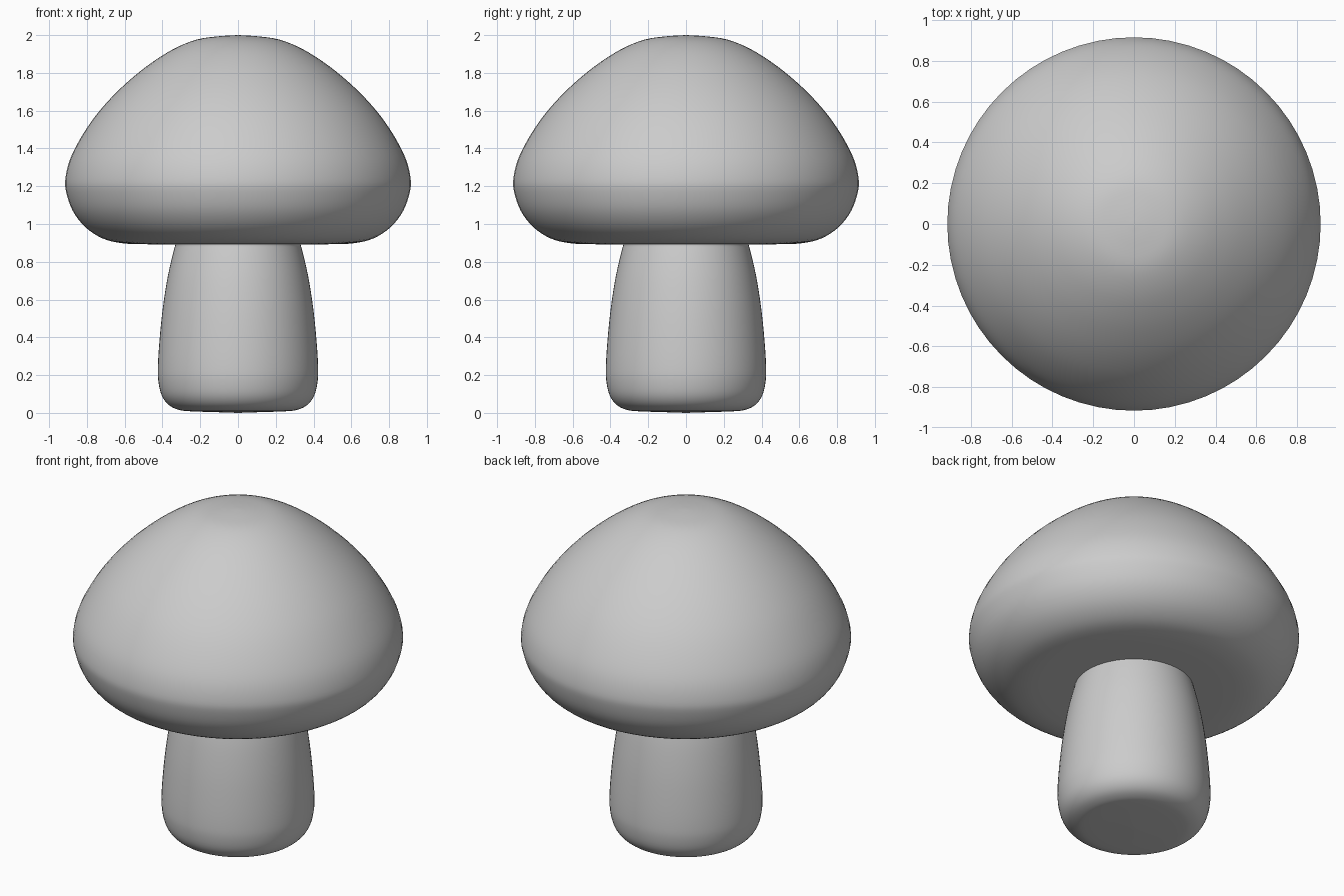
import bpy, bmesh, math
from mathutils import Vector

if "Cube" in bpy.data.objects:
    bpy.data.objects.remove(bpy.data.objects["Cube"])

SEGMENTS = 64


def smooth_profile(points, steps=4):
    """Catmull-Rom curve through (radius, z) points."""
    p = [Vector(q) for q in points]
    p = [2 * p[0] - p[1]] + p + [2 * p[-1] - p[-2]]
    out = []
    for a, b, c, d in zip(p, p[1:], p[2:], p[3:]):
        for i in range(steps):
            t = i / steps
            out.append(0.5 * (2 * b + (c - a) * t + (2 * a - 5 * b + 4 * c - d) * t ** 2
                              + (3 * b - a - 3 * c + d) * t ** 3))
    return out + [p[-2]]


def lathe(name, points):
    """Spin a profile around z; it starts and ends on the axis."""
    bm = bmesh.new()
    profile = smooth_profile(points)
    verts = [bm.verts.new((max(r, 0), 0, z)) for r, z in profile]
    edges = [bm.edges.new(pair) for pair in zip(verts, verts[1:])]
    bmesh.ops.spin(bm, geom=verts + edges, cent=(0, 0, 0), axis=(0, 0, 1),
                   angle=2 * math.pi, steps=SEGMENTS, use_merge=True)
    bmesh.ops.remove_doubles(bm, verts=bm.verts, dist=1e-4)
    bmesh.ops.recalc_face_normals(bm, faces=bm.faces)
    for f in bm.faces:
        f.smooth = True
    mesh = bpy.data.meshes.new(name)
    bm.to_mesh(mesh)
    bm.free()
    obj = bpy.data.objects.new(name, mesh)
    bpy.context.collection.objects.link(obj)
    return obj


# Domed cap with rounded rim and flat underside
lathe("cap", [(0, 0.893), (0.3, 0.893), (0.5, 0.893), (0.62, 0.899), (0.72, 0.925),
              (0.81, 0.985), (0.875, 1.07), (0.91, 1.17), (0.914, 1.24), (0.89, 1.34),
              (0.836, 1.45), (0.76, 1.565), (0.67, 1.67), (0.57, 1.765), (0.46, 1.852),
              (0.34, 1.927), (0.22, 1.976), (0.1, 1.994), (0, 2.0)])

# Stem, wider near the rounded foot, tucked just into the cap
lathe("stem", [(0, 0.0), (0.12, 0.004), (0.26, 0.009), (0.32, 0.018), (0.37, 0.045),
               (0.405, 0.095), (0.422, 0.17), (0.424, 0.25), (0.416, 0.38), (0.4, 0.54),
               (0.376, 0.7), (0.35, 0.82), (0.331, 0.893), (0.325, 0.915), (0, 0.915)])
